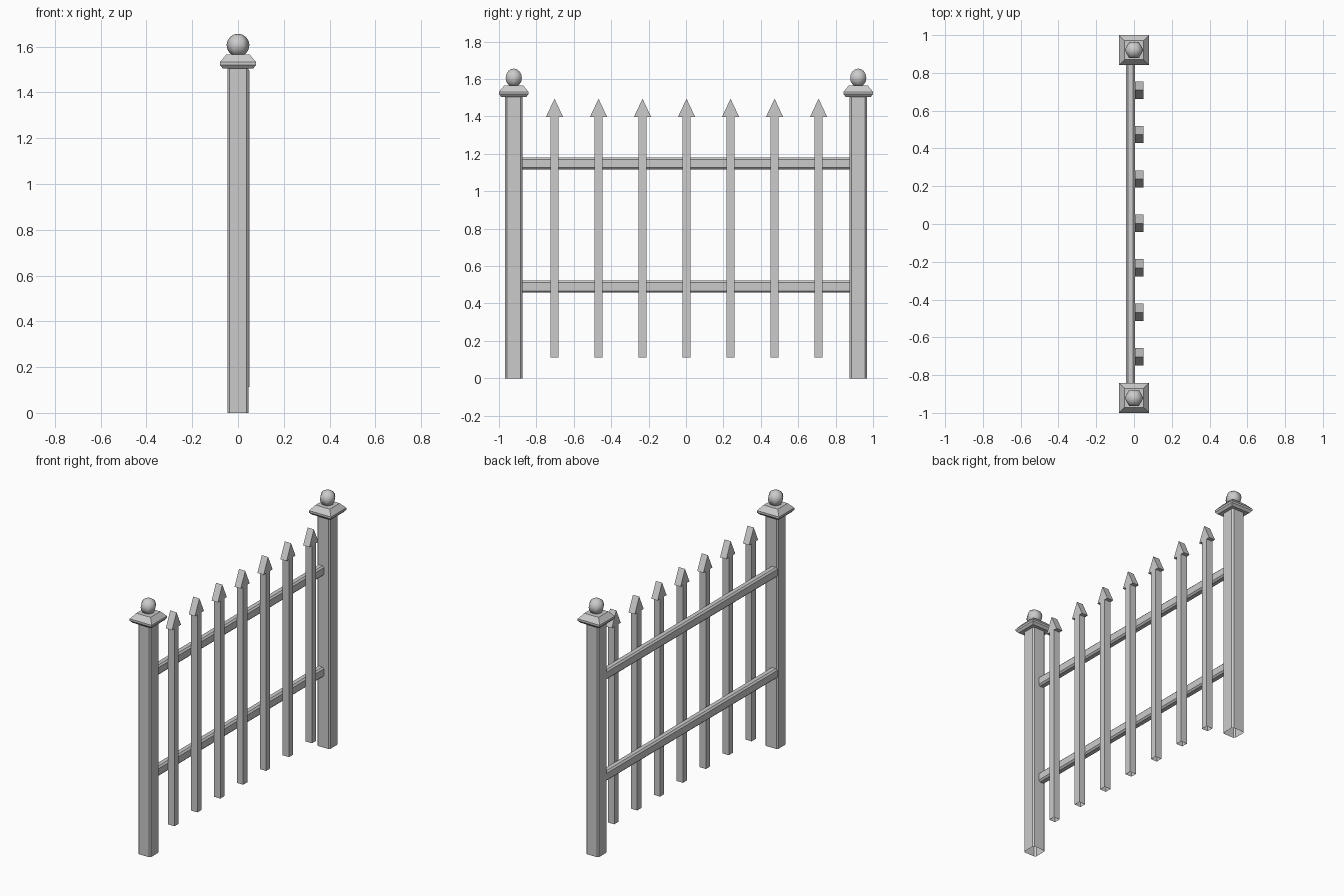
import bpy, bmesh
from math import pi

if "Cube" in bpy.data.objects:
    bpy.data.objects.remove(bpy.data.objects["Cube"])


def make_object(name, bm):
    bmesh.ops.recalc_face_normals(bm, faces=bm.faces[:])
    mesh = bpy.data.meshes.new(name)
    bm.to_mesh(mesh)
    bm.free()
    ob = bpy.data.objects.new(name, mesh)
    bpy.context.collection.objects.link(ob)
    return ob


def loft(bm, rings, cap_start=True, cap_end=True):
    """Skin a list of equal-length point rings."""
    vs = [[bm.verts.new(p) for p in r] for r in rings]
    n = len(vs[0])
    for a, b in zip(vs, vs[1:]):
        for i in range(n):
            j = (i + 1) % n
            bm.faces.new((a[i], a[j], b[j], b[i]))
    if cap_start:
        bm.faces.new(vs[0][::-1])
    if cap_end:
        bm.faces.new(vs[-1])


def chamfered(hx, hy, c):
    """Rectangle outline with cut corners."""
    return [(hx, -hy + c), (hx, hy - c), (hx - c, hy), (-hx + c, hy),
            (-hx, hy - c), (-hx, -hy + c), (-hx + c, -hy), (hx - c, -hy)]


POST_Y = 0.921
for side, sy in (("left", -1), ("right", 1)):
    y0 = sy * POST_Y

    # chamfered post, open underneath
    bm = bmesh.new()
    outline = chamfered(0.046, 0.046, 0.009)
    loft(bm, [[(x, y + y0, z) for x, y in outline] for z in (0, 1.51)], cap_start=False)
    make_object("post_" + side, bm)

    # square moulded cap
    bm = bmesh.new()
    profile = [(0.067, 1.505), (0.079, 1.519), (0.079, 1.532), (0.051, 1.565)]
    loft(bm, [[(h * sx, y0 + h * s, z) for sx, s in ((1, 1), (-1, 1), (-1, -1), (1, -1))]
              for h, z in profile])
    make_object("post_cap_" + side, bm)

    # six-sided ball finial
    bpy.ops.mesh.primitive_uv_sphere_add(segments=6, ring_count=8, radius=0.05,
                                         location=(0, y0, 1.606), rotation=(0, 0, pi / 2))
    ball = bpy.context.object
    ball.name = "finial_" + side
    # turn the hexagon so its corners point along x
    xs = [abs(v.co.y) for v in ball.data.vertices]
    if max(xs) < 0.0499:
        ball.rotation_euler.z = 0
    bpy.ops.object.shade_smooth()

# horizontal rails behind the pickets
for name, z0 in (("lower_rail", 0.49), ("upper_rail", 1.148)):
    bm = bmesh.new()
    outline = chamfered(0.024, 0.032, 0.01)
    loft(bm, [[(x - 0.019, y, z + z0) for x, z in outline] for y in (-0.89, 0.89)])
    make_object(name, bm)

# arrow-headed pickets, shafts open underneath
for i in range(-3, 4):
    y0 = i * 0.2353 + 0.003
    bm = bmesh.new()
    loft(bm, [[(x, y0 + y, z) for x, y in ((0.005, -0.021), (0.05, -0.021),
                                           (0.05, 0.021), (0.005, 0.021))]
              for z in (0.112, 1.397)], cap_start=False, cap_end=False)
    loft(bm, [[(x, y0 + y, z) for y, z in ((-0.046, 1.397), (0.046, 1.397), (0, 1.495))]
              for x in (0.005, 0.05)])
    make_object(f"picket_{i + 4}", bm)
